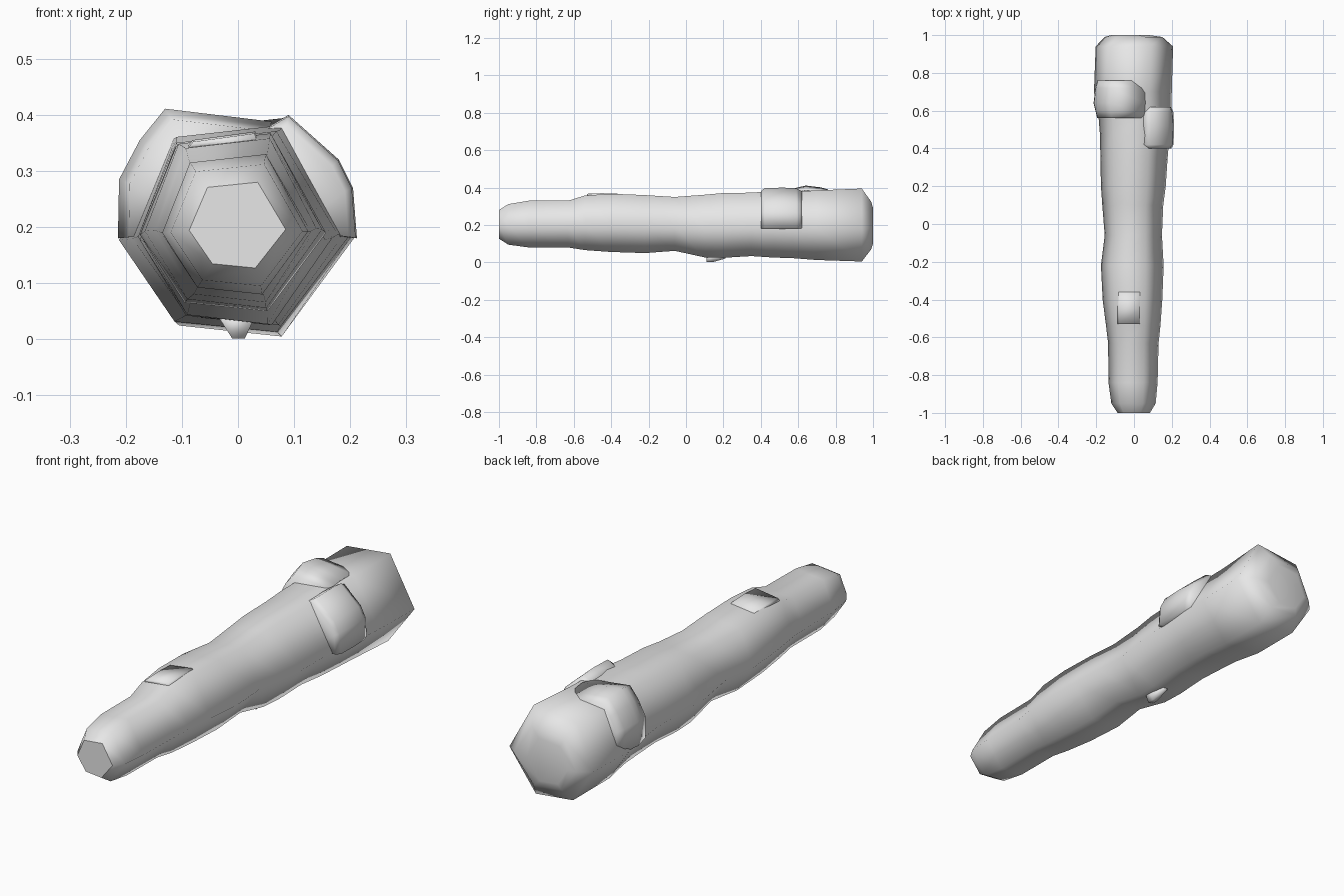
import bpy, bmesh

if "Cube" in bpy.data.objects:
    bpy.data.objects.remove(bpy.data.objects["Cube"])

wood = bpy.data.materials.new("plain grey")
wood.diffuse_color = (0.8, 0.8, 0.8, 1)
wood.use_nodes = True
wood.node_tree.nodes["Principled BSDF"].inputs["Base Color"].default_value = wood.diffuse_color

# lopsided hexagon: u across (-1..1), v up (0..1)
HEX = [(-0.62, 0.94), (0.42, 1.0), (1.0, 0.45), (0.37, 0.0), (-0.52, 0.05), (-1.0, 0.44)]


def loft(name, rings, flat_caps=()):
    """Skin a list of equal-length point rings and cap both ends."""
    bm = bmesh.new()
    vs = [[bm.verts.new(p) for p in r] for r in rings]
    n = len(vs[0])
    for a, b in zip(vs, vs[1:]):
        for i in range(n):
            bm.faces.new((a[i], a[(i + 1) % n], b[(i + 1) % n], b[i]))
    caps = [bm.faces.new(vs[0]), bm.faces.new(vs[-1])]
    bmesh.ops.recalc_face_normals(bm, faces=bm.faces)
    for f in bm.faces:
        f.smooth = True
    for k in flat_caps:
        caps[k].smooth = False
        for e in caps[k].edges:
            e.smooth = False
    me = bpy.data.meshes.new(name)
    bm.to_mesh(me)
    bm.free()
    me.materials.append(wood)
    ob = bpy.data.objects.new(name, me)
    bpy.context.collection.objects.link(ob)
    return ob


def ring(y, x0, x1, z0, z1):
    c, h = (x0 + x1) / 2, (x1 - x0) / 2
    return [(c + u * h, y, z0 + v * (z1 - z0)) for u, v in HEX]


# tapering trunk: y, left, right, bottom, top
TRUNK = [
    (-1.0, -.087, .085, .127, .28), (-.95, -.12, .115, .095, .312),
    (-.84, -.135, .125, .08, .33), (-.63, -.137, .13, .08, .33),
    (-.54, -.148, .14, .066, .358), (-.4, -.166, .15, .056, .367),
    (-.22, -.175, .157, .05, .36), (-.06, -.155, .148, .062, .35),
    (.1, -.168, .155, .027, .362), (.2, -.175, .168, .025, .371),
    (.35, -.178, .178, .034, .373), (.47, -.18, .188, .026, .382),
    (.57, -.188, .197, .023, .378), (.7, -.212, .2, .013, .385),
    (.94, -.203, .207, .005, .395), (.99, -.155, .15, .07, .325),
    (1.0, -.12, .08, .1, .29),
]
loft("trunk", [ring(*r) for r in TRUNK], flat_caps=(0,))


def knot(name, profile, ys, centre):
    """Bump on the bark: an xz profile at several y, shrunk toward centre."""
    cx, cz = centre
    loft(name, [[(cx + (x - cx) * s, y, cz + (z - cz) * s) for x, z in profile]
                for y, s in ys])


# cut branch stubs around the bark
knot("right_knot", [(.04, .37), (.09, .4), (.18, .32), (.205, .27), (.212, .18), (.1, .19)],
     [(.4, .9), (.42, .985), (.52, 1), (.59, .98), (.62, .9)], (.06, .21))
knot("left_knot", [(.06, .388), (-.13, .411), (-.175, .355), (-.212, .285), (-.214, .18), (-.08, .2)],
     [(.56, .91), (.6, .955), (.64, 1), (.72, .955), (.76, .9)], (0, .2))
knot("top_knot", [(-.09, .34), (-.08, .352), (.03, .367), (.035, .34)],
     [(-.53, 1), (-.45, 1.02), (-.36, 1)], (-.03, .2))
knot("bottom_knot", [(-.035, .04), (-.01, .001), (.012, .001), (.03, .04)],
     [(.11, 1), (.14, 1), (.21, .6)], (0, .05))
